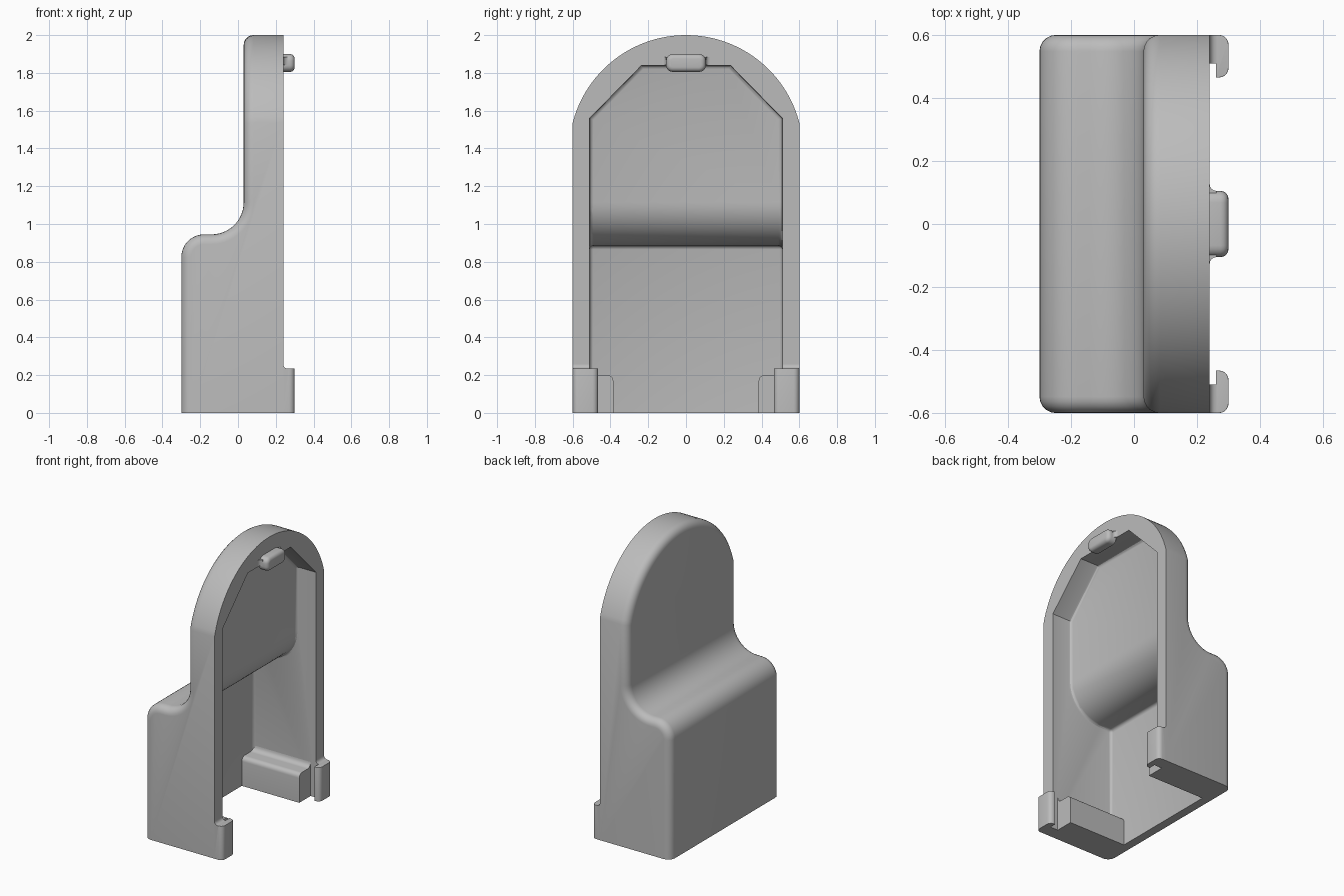
import bpy, bmesh, math

if "Cube" in bpy.data.objects:
    bpy.data.objects.remove(bpy.data.objects["Cube"])

grey = bpy.data.materials.new("plain grey")
grey.diffuse_color = (0.5, 0.5, 0.5, 1)
grey.use_nodes = True
grey.node_tree.nodes["Principled BSDF"].inputs["Base Color"].default_value = grey.diffuse_color


def arc(cx, cy, r, a0, a1, n=10):
    """Points on an arc, angles in degrees."""
    return [(cx + r * math.cos(math.radians(a0 + (a1 - a0) * i / n)),
             cy + r * math.sin(math.radians(a0 + (a1 - a0) * i / n))) for i in range(n + 1)]


def prism(name, pts, axis, lo, hi):
    """Extrude a 2D outline along x (y,z points), y (x,z points) or z (x,y points)."""
    place = {"x": lambda p, t: (t, p[0], p[1]),
             "y": lambda p, t: (p[0], t, p[1]),
             "z": lambda p, t: (p[0], p[1], t)}[axis]
    bm = bmesh.new()
    face = bm.faces.new([bm.verts.new(place(p, lo)) for p in pts])
    ext = bmesh.ops.extrude_face_region(bm, geom=[face])
    shift = [b - a for a, b in zip(place((0, 0), lo), place((0, 0), hi))]
    bmesh.ops.translate(bm, verts=[v for v in ext["geom"] if isinstance(v, bmesh.types.BMVert)], vec=shift)
    bmesh.ops.recalc_face_normals(bm, faces=bm.faces)
    me = bpy.data.meshes.new(name)
    bm.to_mesh(me)
    bm.free()
    me.materials.append(grey)
    ob = bpy.data.objects.new(name, me)
    bpy.context.collection.objects.link(ob)
    return ob


def activate(ob):
    bpy.ops.object.select_all(action="DESELECT")
    ob.select_set(True)
    bpy.context.view_layer.objects.active = ob


def combine(ob, tool, op):
    """Boolean, then discard the tool."""
    mod = ob.modifiers.new("bool", "BOOLEAN")
    mod.operation, mod.solver, mod.object = op, "EXACT", tool
    activate(ob)
    bpy.ops.object.modifier_apply(modifier=mod.name)
    bpy.data.objects.remove(tool)


def round_edges(ob, width, rule, segments=5):
    """Round the sharp edges whose two end points satisfy the rule."""
    bm = bmesh.new()
    bm.from_mesh(ob.data)
    bmesh.ops.remove_doubles(bm, verts=bm.verts, dist=1e-5)
    edges = [e for e in bm.edges if len(e.link_faces) == 2 and e.calc_face_angle() > 1
             and rule(e.verts[0].co, e.verts[1].co)]
    bmesh.ops.bevel(bm, geom=edges, offset=width, segments=segments, profile=0.5,
                    affect="EDGES", clamp_overlap=True)
    bm.to_mesh(ob.data)
    bm.free()


def smooth(ob):
    activate(ob)
    bpy.ops.object.shade_smooth_by_angle(angle=math.radians(30))


# Outer shell: stepped side profile cut to an arched outline
step = [(0.24, 0), (-0.3, 0)] + arc(-0.18, 0.825, 0.12, 180, 90) \
    + arc(-0.14, 1.115, 0.17, -90, 0, 14) + [(0.03, 2.3), (0.24, 2.3)]
shell = prism("shell", step, "y", -0.8, 0.8)
a = math.degrees(math.asin(0.156 / 0.62))
arch = [(-0.6, -0.5), (0.6, -0.5)] + arc(0, 1.38, 0.62, a, 180 - a, 48)
combine(shell, prism("arch_cutter", arch, "x", -1, 1), "INTERSECT")
round_edges(shell, 0.052, lambda p, q: max(p.x, q.x) < 0.1 and max(p.z, q.z) > 0.01)

# Cavity, open at the back and at the bottom
inner = [(0.6, -0.2), (-0.24, -0.2), (-0.24, 0.885)] \
    + arc(-0.14, 1.115, 0.23, -90, 0, 14) + [(0.09, 2.3), (0.6, 2.3)]
cavity = prism("cavity_cutter", inner, "y", -0.8, 0.8)
outline = [(-0.51, -0.5), (0.51, -0.5), (0.51, 1.56), (0.235, 1.84), (-0.235, 1.84), (-0.51, 1.56)]
combine(cavity, prism("outline_cutter", outline, "x", -1, 1), "INTERSECT")
round_edges(cavity, 0.02, lambda p, q: max(p.x, q.x) < 0.1 and max(p.z, q.z) > 0, 3)
combine(shell, cavity, "DIFFERENCE")
smooth(shell)

for side, s in (("left", -1), ("right", 1)):
    # Inner corner block with a rounded top edge and a fillet to the wall
    block = [(0.515, 0), (0.385, 0)] + arc(0.415, 0.17, 0.03, 180, 90, 5) \
        + arc(0.475, 0.235, 0.035, -90, 0, 5) + [(0.515, 0.235)]
    smooth(prism(side + "_corner_block", [(s * y, z) for y, z in block], "x", -0.245, 0.2))

    # Hooked clip at the foot of the open side
    plan = [(0.24, 0.6), (0.24, 0.51), (0.26, 0.51), (0.26, 0.465)] \
        + arc(0.27, 0.495, 0.03, -90, 0, 5) + arc(0.27, 0.57, 0.03, 0, 90, 5)
    clip = prism(side + "_clip", [(x, s * y) for x, y in plan], "z", 0, 0.235)
    round_edges(clip, 0.022, lambda p, q: min(p.z, q.z) > 0.2 and min(p.x, q.x) > 0.265, 4)
    smooth(clip)

    # Small fillet where the clip meets the rim
    fillet = [(0.24, 0.23)] + [(0.262, 0.23)] + arc(0.262, 0.257, 0.022, -90, -180, 5)
    smooth(prism(side + "_clip_fillet", fillet, "y", *sorted((s * 0.51, s * 0.6))))

# Rounded latch tab at the top of the rim
pill = arc(0.065, 1.865, 0.035, 0, 90, 5) + arc(-0.065, 1.865, 0.035, 90, 180, 5) \
    + arc(-0.065, 1.84, 0.035, 180, 270, 5) + arc(0.065, 1.84, 0.035, 270, 360, 5)
pill = [(y * 1.05, z) for y, z in pill]
tab = prism("latch_tab", pill, "x", 0.235, 0.3)
round_edges(tab, 0.025, lambda p, q: min(p.x, q.x) > 0.29, 4)
smooth(tab)

# Flared foot of the tab on the rim
flare = [(0.24, -0.13)] + arc(0.262, -0.127, 0.022, 180, 90, 4) + arc(0.262, 0.127, 0.022, -90, -180, 4) \
    + [(0.24, 0.13)]
smooth(prism("tab_flare", flare, "z", 1.842, 1.885))
